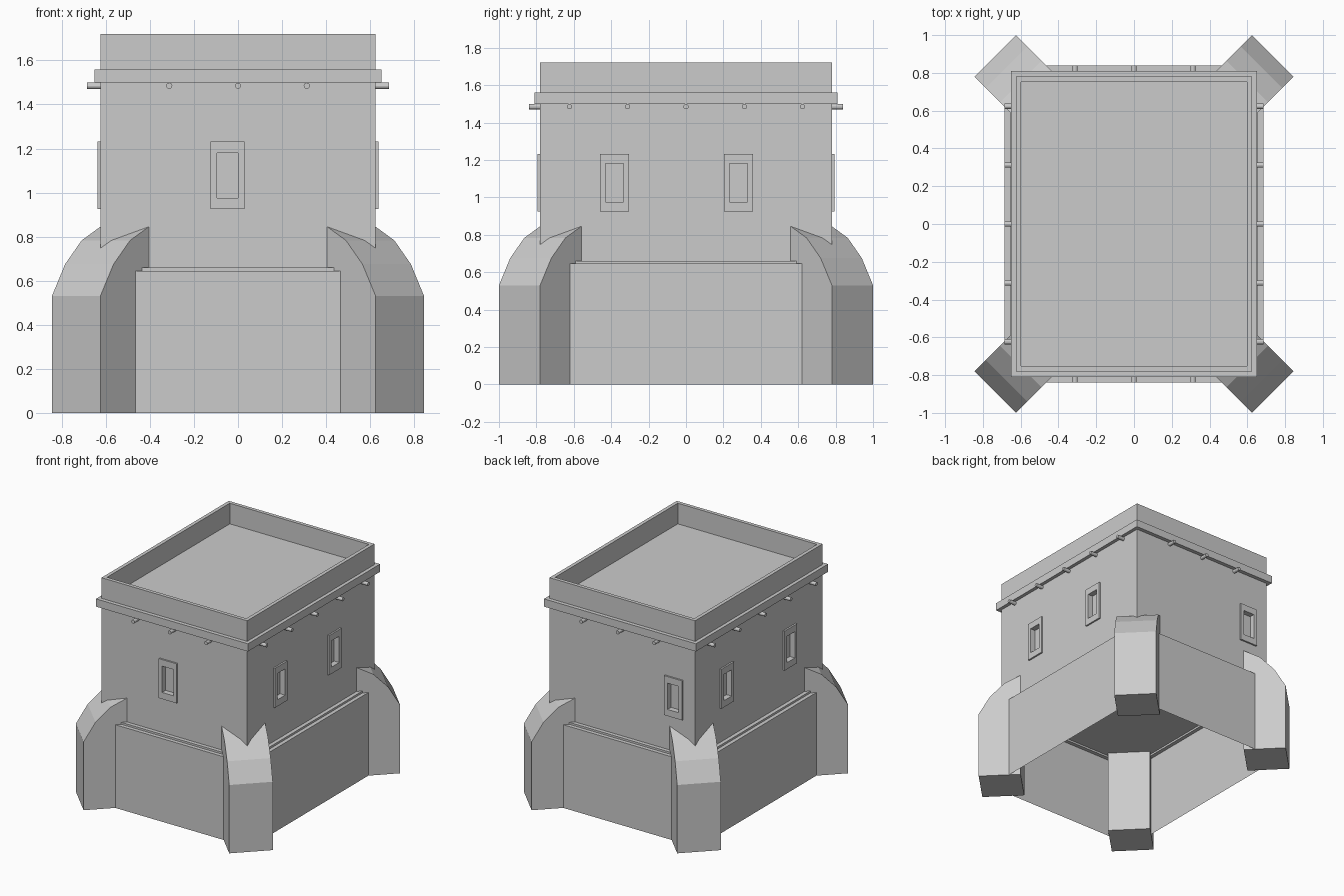
import bpy, bmesh, math
from mathutils import Matrix, Vector

if "Cube" in bpy.data.objects:
    bpy.data.objects.remove(bpy.data.objects["Cube"])


def finish(name, bm):
    bmesh.ops.remove_doubles(bm, verts=bm.verts, dist=1e-5)
    bmesh.ops.recalc_face_normals(bm, faces=bm.faces)
    mesh = bpy.data.meshes.new(name)
    bm.to_mesh(mesh)
    bm.free()
    ob = bpy.data.objects.new(name, mesh)
    bpy.context.collection.objects.link(ob)
    return ob


def rings(bm, sections, cap_start=False, cap_end=False, matrix=Matrix()):
    """Skin a stack of rectangles given as (half x, half y, z)."""
    loops = [[bm.verts.new(matrix @ Vector((sx * hx, sy * hy, z)))
              for sx, sy in ((-1, -1), (1, -1), (1, 1), (-1, 1))]
             for hx, hy, z in sections]
    for a, b in zip(loops, loops[1:]):
        for i in range(4):
            j = (i + 1) % 4
            bm.faces.new((a[i], a[j], b[j], b[i]))
    if cap_start:
        bm.faces.new(loops[0][::-1])
    if cap_end:
        bm.faces.new(loops[-1])


def facing(normal, pos):
    """Local z points out of the wall, local y points up."""
    n, up = Vector(normal), Vector((0, 0, 1))
    m = Matrix((up.cross(n), up, n)).transposed().to_4x4()
    return Matrix.Translation(pos) @ m


X, Y = 0.625, 0.78

# Flared base shell, open underneath, with a small stepped ledge
bm = bmesh.new()
rings(bm, [(0.685, 0.84, 0), (0.685, 0.84, 0.645), (0.655, 0.81, 0.645),
           (0.655, 0.81, 0.66), (X, Y, 0.66)])
finish("base", bm)

# Main walls with hollow parapet and sunken roof
bm = bmesh.new()
rings(bm, [(X, Y, 0.66), (X, Y, 1.72), (X - 0.028, Y - 0.028, 1.72),
           (X - 0.028, Y - 0.028, 1.56)], True, True)
walls = finish("walls", bm)

# Moulding around the roof line
bm = bmesh.new()
rings(bm, [(X, Y, 1.5), (0.652, 0.81, 1.5), (0.652, 0.81, 1.56),
           (X, Y, 1.56), (X, Y, 1.5)])
finish("moulding", bm)

# Window frames and the recesses cut behind them
ZW = 1.078
windows = [((0, -1, 0), (-0.048, -Y, ZW)), ((0, 1, 0), (-0.445, Y, ZW)),
           ((1, 0, 0), (X, -0.382, ZW)), ((1, 0, 0), (X, 0.281, ZW)),
           ((-1, 0, 0), (-X, 0.40, ZW)), ((-1, 0, 0), (-X, -0.375, ZW))]
cut = bmesh.new()
for normal, pos in windows:
    m = facing(normal, pos)
    bm = bmesh.new()
    rings(bm, [(0.077, 0.153, 0), (0.077, 0.153, 0.013),
               (0.048, 0.102, 0.013), (0.048, 0.102, 0)], matrix=m)
    finish("window_frame", bm)
    rings(cut, [(0.048, 0.102, -0.03), (0.048, 0.102, 0.05)], True, True, m)
cutter = finish("window_cutter", cut)
cutter.hide_render = True
cutter.display_type = 'WIRE'
mod = walls.modifiers.new("recesses", 'BOOLEAN')
mod.operation = 'DIFFERENCE'
mod.solver = 'EXACT'
mod.object = cutter

# Diagonal corner buttresses with curved tops
profile = [(0, 0), (0, 0.53), (0.06, 0.675), (0.135, 0.783), (0.22, 0.845), (0.22, 0)]
for sx in (-1, 1):
    for sy in (-1, 1):
        bm = bmesh.new()
        sides = [[bm.verts.new((sx * (0.735 - d + w), sy * (0.89 - d - w), z))
                  for d, z in profile] for w in (-0.11, 0.11)]
        a, b = sides
        bm.faces.new(a)
        bm.faces.new(b[::-1])
        for i in range(len(profile)):
            j = (i + 1) % len(profile)
            bm.faces.new((a[i], b[i], b[j], a[j]))
        finish("buttress", bm)

# Round beam ends poking out below the moulding
spots = [((0, s, 0), (x, s * (Y + 0.02), 1.485)) for s in (-1, 1) for x in (-0.312, 0, 0.312)]
spots += [((s, 0, 0), (s * (X + 0.02), y, 1.485)) for s in (-1, 1)
          for y in (-0.623, -0.312, 0, 0.312, 0.623)]
for normal, pos in spots:
    bm = bmesh.new()
    bmesh.ops.create_cone(bm, cap_ends=True, segments=12, radius1=0.014, radius2=0.014,
                          depth=0.08, matrix=facing(normal, pos))
    finish("beam_end", bm)
